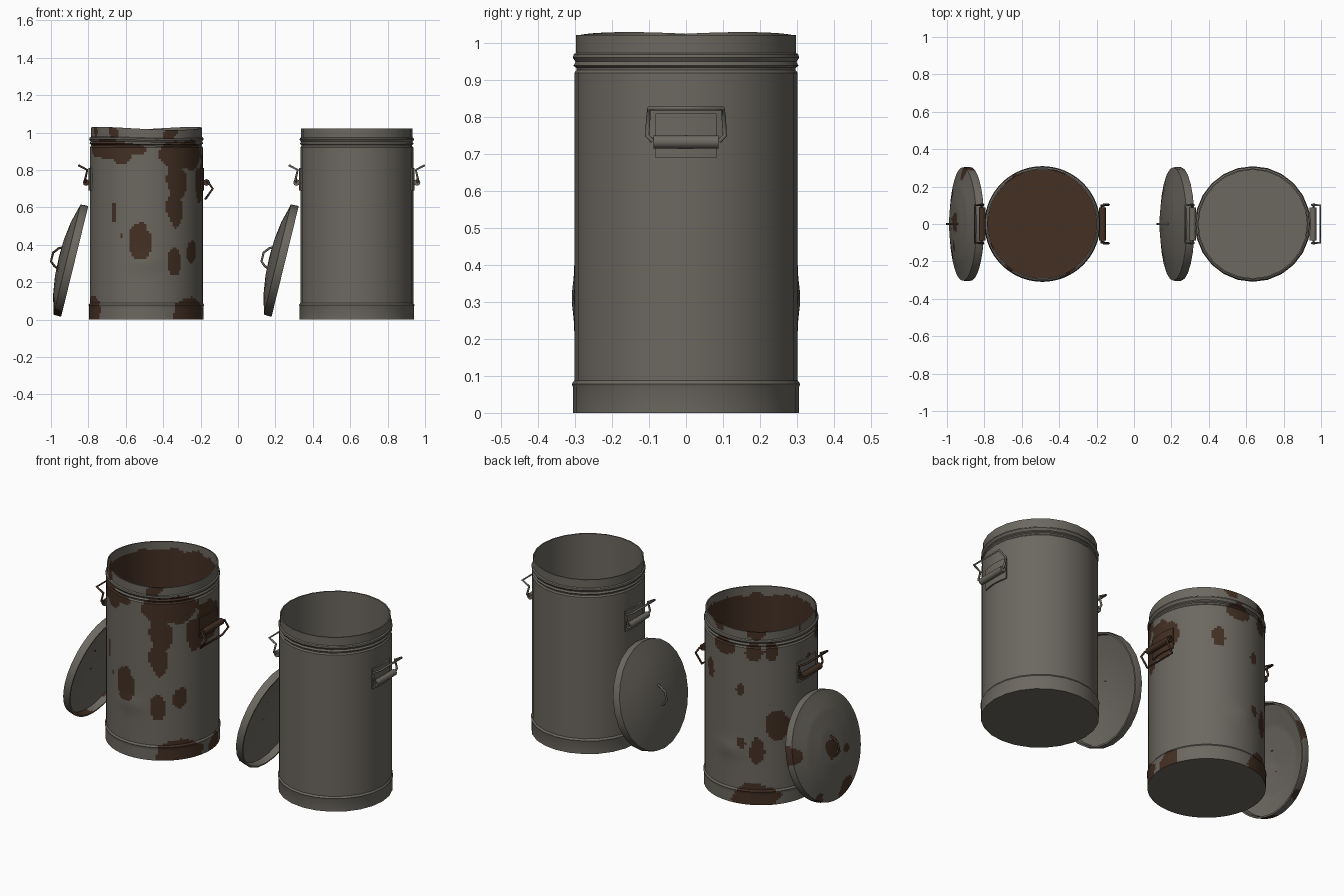
import bpy, bmesh, math
from mathutils import Vector, Matrix, noise

if "Cube" in bpy.data.objects:
    bpy.data.objects.remove(bpy.data.objects["Cube"])


def material(name, rgb):
    m = bpy.data.materials.new(name)
    m.diffuse_color = (*rgb, 1)
    m.use_nodes = True
    m.node_tree.nodes["Principled BSDF"].inputs["Base Color"].default_value = m.diffuse_color
    return m


METAL = material("grey metal", (0.150, 0.138, 0.118))
RUST = material("brown rust", (0.056, 0.029, 0.017))


def add_object(name, bm, mats, matrix):
    bmesh.ops.recalc_face_normals(bm, faces=bm.faces)
    me = bpy.data.meshes.new(name)
    bm.to_mesh(me)
    bm.free()
    for m in mats:
        me.materials.append(m)
    me.shade_smooth()
    me.set_sharp_from_angle(angle=math.radians(30))
    ob = bpy.data.objects.new(name, me)
    ob.matrix_world = matrix
    bpy.context.collection.objects.link(ob)
    return ob


def revolve(name, profile, matrix, segs=24, step=None, dent=None, rusty=None):
    """Spin an (r, z) profile around z; a step makes it dense enough for rust patches."""
    pts = [profile[0]]
    for a, b in zip(profile, profile[1:]):
        n = max(1, round(math.dist(a, b) / step)) if step else 1
        pts += [(a[0] + (b[0] - a[0]) * i / n, a[1] + (b[1] - a[1]) * i / n)
                for i in range(1, n + 1)]
    bm = bmesh.new()
    angles = [2 * math.pi * i / segs for i in range(segs)]
    rings = [[bm.verts.new((r * math.cos(t), r * math.sin(t), z)) for t in angles]
             for r, z in pts]
    for a, b in zip(rings, rings[1:]):
        for i in range(segs):
            j = (i + 1) % segs
            bm.faces.new((a[i], a[j], b[j], b[i]))
    bmesh.ops.remove_doubles(bm, verts=bm.verts, dist=0.00001)
    bmesh.ops.recalc_face_normals(bm, faces=bm.faces)
    if rusty:
        for f in bm.faces:
            f.material_index = int(rusty(f.calc_center_median(), f.normal))
    if dent:
        for v in bm.verts:
            v.co = dent(v.co.copy())
    return add_object(name, bm, [METAL, RUST], matrix)


def wire(name, points, radius, mat, matrix):
    cu = bpy.data.curves.new(name, 'CURVE')
    cu.dimensions = '3D'
    cu.bevel_depth, cu.bevel_resolution, cu.use_fill_caps = radius, 2, True
    sp = cu.splines.new('POLY')
    sp.points.add(len(points) - 1)
    for p, co in zip(sp.points, points):
        p.co = (*co, 1)
    cu.materials.append(mat)
    ob = bpy.data.objects.new(name, cu)
    ob.matrix_world = matrix
    bpy.context.collection.objects.link(ob)


def bracket_plate(name, mat, matrix):
    """Curved plate hugging the can wall."""
    bm = bmesh.new()
    n, half = 6, math.radians(15.5)
    cols = []
    for i in range(n + 1):
        t = -half + 2 * half * i / n
        cols.append([bm.verts.new((r * math.cos(t), r * math.sin(t), z))
                     for r, z in ((0.298, 0.69), (0.309, 0.69), (0.309, 0.81), (0.298, 0.81))])
    for a, b in zip(cols, cols[1:]):
        for k in range(4):
            bm.faces.new((a[k], b[k], b[(k + 1) % 4], a[(k + 1) % 4]))
    bm.faces.new(cols[0])
    bm.faces.new(cols[-1])
    add_object(name, bm, [mat], matrix)


# Rust patches on the wall: degrees from the front, height, half width, half height
PATCHES = [
    (-40, .91, .20, .05), (-26, .87, .06, .04), (45, .88, .17, .08), (90, .77, .12, .10),
    (70, .72, .06, .10), (30, .59, .05, .10), (33, .74, .06, .11), (-35, .57, .016, .045),
    (-6, .42, .06, .105), (-26, .45, .012, .012), (30, .31, .04, .08), (53, .36, .04, .06),
    (193, .67, .022, .035), (174, .91, .07, .05), (208, .90, .05, .06), (225, .90, .035, .06),
    (152, .74, .035, .06), (232, .47, .07, .085), (211, .32, .04, .08), (194, .36, .025, .03),
    (275, .76, .06, .07), (52, .04, .14, .08), (-72, .04, .10, .08), (211, .04, .13, .08),
    (100, .03, .06, .06),
]


def can_rust(c, n):
    wobble = noise.noise(c * 14) * 0.55 + noise.noise(c * 35) * 0.2
    r = math.hypot(c.x, c.y)
    if r < 0.2915 and c.z > 0.02:                      # inside of the can
        return c.z < 0.975 + 0.05 * wobble
    if c.z < 0.002 or c.z > 0.972:                     # underside and upper rim stay grey
        return c.z > 0.972 and noise.noise(c * 9) > 0.38
    phi = math.degrees(math.atan2(c.x, -c.y))
    for a, z, w, h in PATCHES:
        arc = math.radians((phi - a + 180) % 360 - 180) * 0.302
        if (arc / w) ** 2 + ((c.z - z) / h) ** 2 + wobble < 1:
            return True
    return False


def can_dent(v):
    """Bulges low on front and back, plus a wavy rim."""
    r = math.hypot(v.x, v.y)
    if r > 0.28:
        a = math.atan2(v.x, -v.y)
        for mid in (0, math.pi):
            d = (a - mid + math.pi) % (2 * math.pi) - math.pi
            k = 0.007 * math.exp(-(d / 0.25) ** 2 - ((v.z - 0.31) / 0.05) ** 2)
            v.x, v.y = v.x * (1 + k / r), v.y * (1 + k / r)
        if v.z > 0.9:
            v.z += (v.z - 0.9) / 0.12 * 0.008 * math.sin(2 * a + 3.6)
    return v


def lid_rust(c, n):
    wobble = 0.03 * noise.noise(c * 16)
    spots = ((0, 0, .05), (-.28, -.08, .07), (.05, .29, .05), (-.05, -.12, .02), (-.25, .16, .03))
    return n.z > -0.3 and any(math.hypot(c.x - x, c.y - y) + wobble < s for x, y, s in spots)


CAN = [(0, 0), (.306, 0), (.306, .07), (.309, .078), (.302, .088), (.302, .92), (.296, .928),
       (.297, .935), (.304, .94), (.298, .95), (.306, .962), (.304, .97), (.297, .974),
       (.297, 1.022), (.290, 1.022), (.290, .03), (0, .03)]
LID = [(0, .08), (.18, .066), (.292, .038), (.294, 0), (.303, 0), (.305, .01), (.303, .043),
       (.285, .047), (.2, .07), (.1, .084), (0, .088)]
BAIL_UP = [(.325, .09, .735), (.327, .105, .75), (.316, .102, .80), (.361, .1, .824)]
BAIL_DOWN = [(.325, .09, .735), (.33, .105, .735), (.355, .103, .70), (.316, .1, .645)]


def mirrored(path):
    return path + [(x, -y, z) for x, y, z in reversed(path)]


def trash_can(label, cx, rusted):
    place = Matrix.Translation((cx, 0, 0))
    dense = dict(segs=144, step=0.0125) if rusted else {}

    # Can body
    revolve(label + "_can_body", CAN, place,
            dent=can_dent if rusted else None, rusty=can_rust if rusted else None, **dense)

    # Side handles: plate, rolled hinge and wire bail
    for side, turn in (("right", 0), ("left", math.pi)):
        m = place @ Matrix.Rotation(turn, 4, 'Z')
        worn = RUST if rusted else METAL
        fallen = rusted and side == "right"
        name = f"{label}_{side}_handle"
        bracket_plate(name + "_plate", RUST if fallen else METAL, m)
        wire(name + "_hinge", [(.322, -.088, .733), (.322, .088, .733)], .018, worn, m)
        wire(name + "_bail", mirrored(BAIL_DOWN if fallen else BAIL_UP), .006, worn, m)

    # Lid leaning on the left side of the can
    tilt = math.radians(13.8)
    s, c = math.sin(tilt), math.cos(tilt)
    lean = Matrix(((s, 0, -c, cx - .383), (0, 1, 0, 0), (c, 0, s, .311), (0, 0, 0, 1)))
    revolve(label + "_lid", LID, lean, rusty=lid_rust if rusted else None, **dense)
    grip = [(.062, 0, .075), (.047, 0, .10), (.018, 0, .123), (-.03, 0, .123),
            (-.05, 0, .10), (-.06, 0, .075)]
    wire(label + "_lid_handle", grip, .006, RUST if rusted else METAL, lean)


trash_can("rusty", -0.49, True)
trash_can("clean", 0.635, False)
